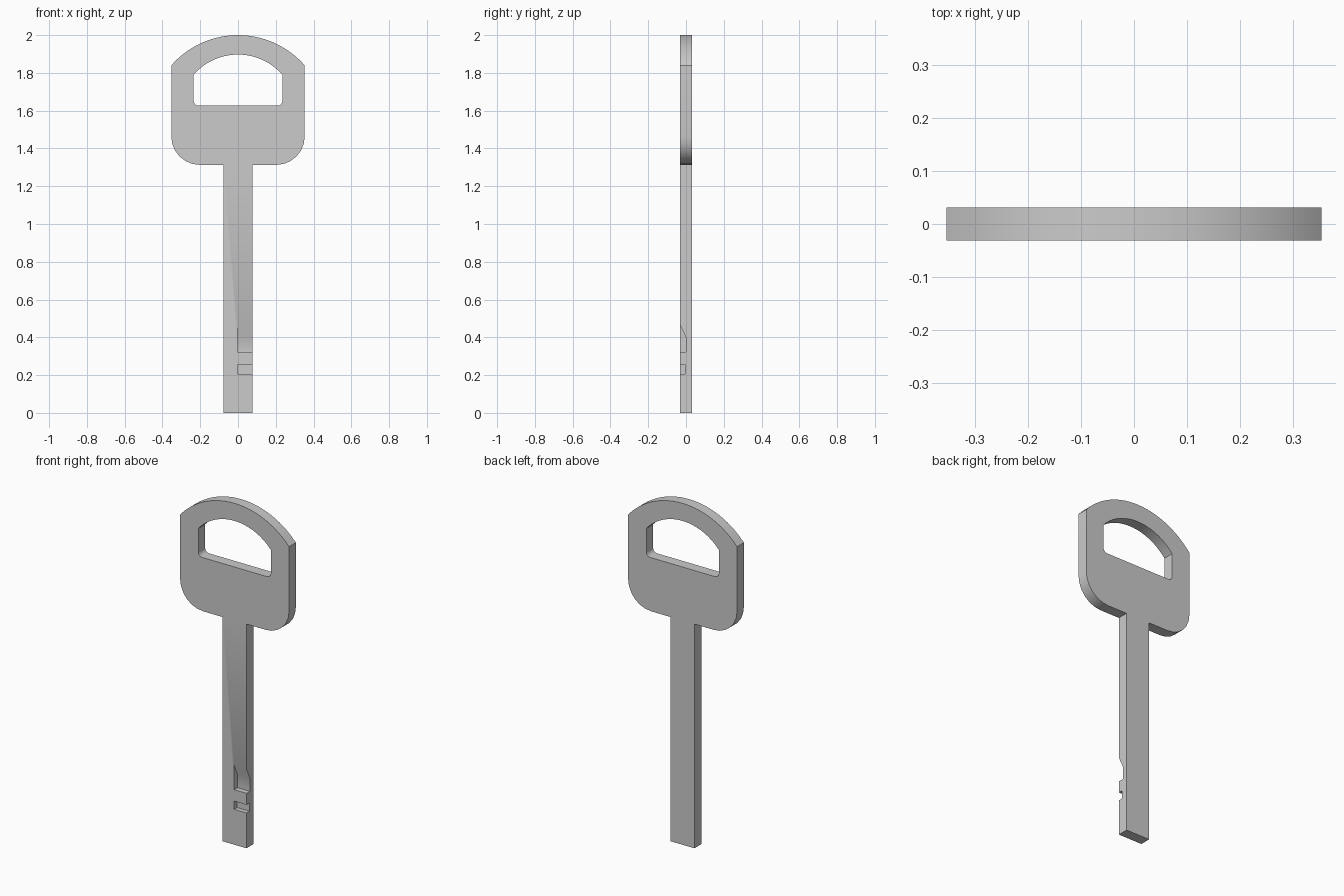
import bpy, bmesh, math

if "Cube" in bpy.data.objects:
    bpy.data.objects.remove(bpy.data.objects["Cube"])

T = 0.0315  # half thickness

metal = bpy.data.materials.new("grey metal")
metal.diffuse_color = (0.6, 0.6, 0.6, 1)
metal.use_nodes = True
metal.node_tree.nodes["Principled BSDF"].inputs["Base Color"].default_value = metal.diffuse_color


def arc(cx, cz, r, a0, a1, n):
    return [(cx + r * math.cos(math.radians(a0 + (a1 - a0) * i / n)),
             cz + r * math.sin(math.radians(a0 + (a1 - a0) * i / n))) for i in range(n + 1)]


def mirrored(right):
    """Close a right-hand outline (bottom to top) with its mirror image."""
    return right + [(-x, z) for x, z in reversed(right) if x > 1e-5]


def prism(name, points, direction):
    """Extrude a closed loop of 3D points."""
    bm = bmesh.new()
    face = bm.faces.new([bm.verts.new(p) for p in points])
    res = bmesh.ops.extrude_face_region(bm, geom=[face])
    verts = [v for v in res["geom"] if isinstance(v, bmesh.types.BMVert)]
    bmesh.ops.translate(bm, verts=verts, vec=direction)
    bmesh.ops.recalc_face_normals(bm, faces=bm.faces)
    me = bpy.data.meshes.new(name)
    bm.to_mesh(me)
    bm.free()
    me.materials.append(metal)
    ob = bpy.data.objects.new(name, me)
    bpy.context.collection.objects.link(ob)
    return ob


def crown(half, side_z, top_z, n):
    """Right half of a shallow arch from the side corner to the top centre."""
    s = top_z - side_z
    r = (half * half + s * s) / (2 * s)
    start = math.degrees(math.atan2(side_z - (top_z - r), half))
    return arc(0, top_z - r, r, start, 90, n)


# Key blank: shaft and bow as one outline
outline = mirrored([(0.077, 0), (0.077, 1.313)]
                   + arc(0.203, 1.463, 0.15, -90, 0, 6)
                   + crown(0.353, 1.84, 2.0, 14))
key = prism("key_blank", [(x, -T, z) for x, z in outline], (0, 2 * T, 0))

# Opening in the bow
hole = mirrored(arc(0.21, 1.652, 0.025, -90, 0, 5) + crown(0.235, 1.79, 1.897, 14))
cutters = [prism("bow_opening_cutter", [(x, -0.1, z) for x, z in hole], (0, 0.2, 0))]

# Bitting notches on the front right edge, y-z profiles swept along x
F = -T - 0.01
notch_profiles = {
    "ramped_notch_cutter": [(F, 0.322), (0, 0.322), (0, 0.40), (-T, 0.465), (F, 0.4856)],
    "small_notch_cutter": [(F, 0.207), (-0.005, 0.207), (-0.005, 0.255), (F, 0.255)],
}
for name, prof in notch_profiles.items():
    cutters.append(prism(name, [(-0.003, y, z) for y, z in prof], (0.12, 0, 0)))

bpy.context.view_layer.objects.active = key
key.select_set(True)
for c in cutters:
    c.hide_render = True
    m = key.modifiers.new(c.name, "BOOLEAN")
    m.operation = "DIFFERENCE"
    m.solver = "EXACT"
    m.object = c
    bpy.ops.object.modifier_apply(modifier=m.name)
for c in cutters:
    bpy.data.objects.remove(c)

bpy.ops.object.shade_smooth_by_angle(angle=math.radians(30))
